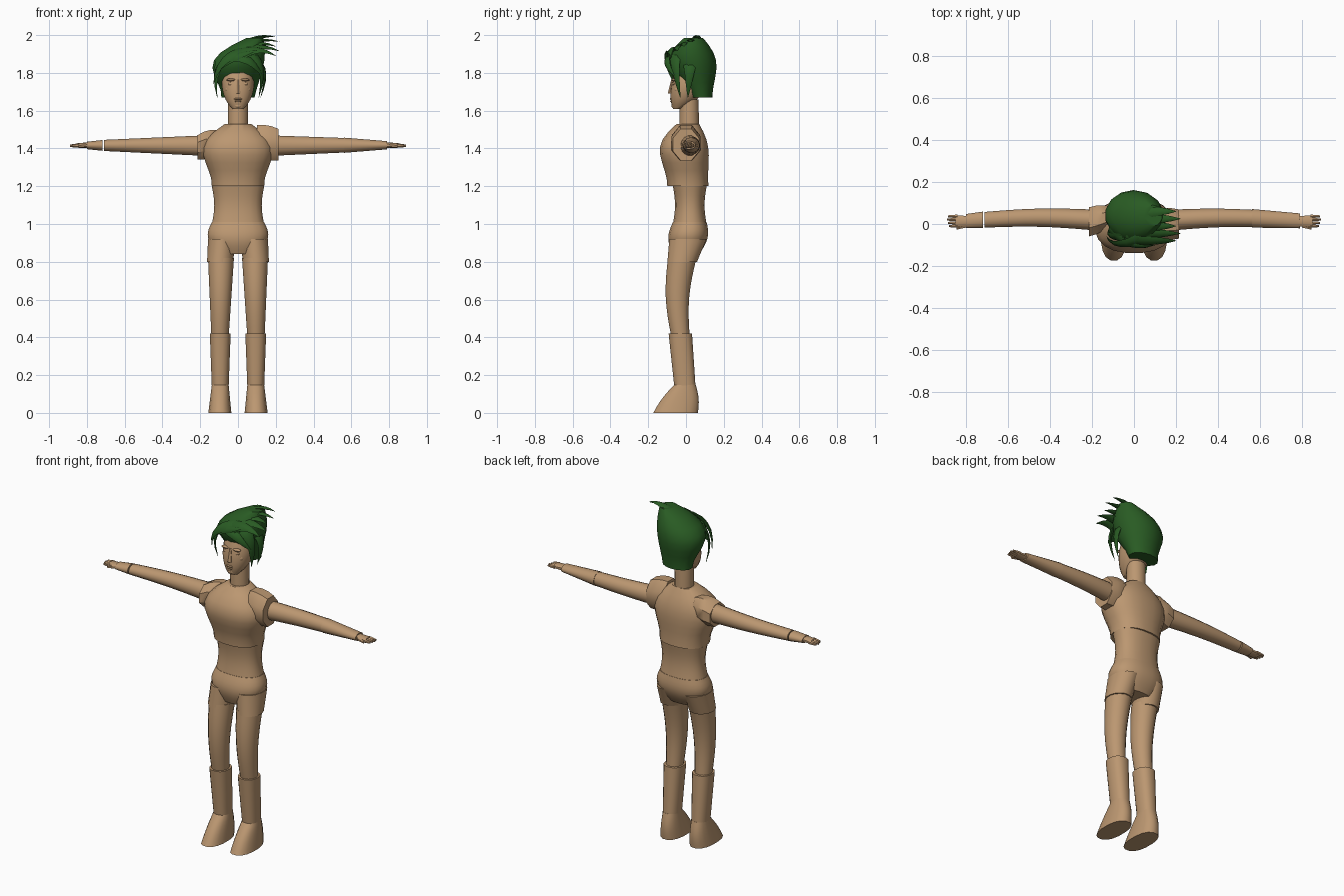
import bpy
import bmesh
from math import sin, cos, pi, tau, copysign, radians
from mathutils import Vector

default_cube = bpy.data.objects.get("Cube")
if default_cube:
    bpy.data.objects.remove(default_cube, do_unlink=True)


def make_material(name, colour):
    material = bpy.data.materials.new(name)
    material.use_nodes = True
    material.diffuse_color = (*colour, 1)
    for node in material.node_tree.nodes:
        if node.type == "BSDF_PRINCIPLED":
            node.inputs["Base Color"].default_value = (*colour, 1)
            node.inputs["Roughness"].default_value = .8
    return material


skin = make_material("tan skin", (.5, .31, .165))
green = make_material("dark green hair", (.022, .105, .017))


def finish(name, bm, material):
    """Turn a bmesh into an object, smooth but with sharp edges kept."""
    bmesh.ops.recalc_face_normals(bm, faces=bm.faces)
    for face in bm.faces:
        face.smooth = True
    for edge in bm.edges:
        edge.smooth = edge.calc_face_angle(0) < radians(42)
    mesh = bpy.data.meshes.new(name)
    bm.to_mesh(mesh)
    bm.free()
    mesh.materials.append(material)
    obj = bpy.data.objects.new(name, mesh)
    bpy.context.collection.objects.link(obj)


def bridge_rings(name, rings, material):
    """Bridge rings of points into a closed tube with capped ends."""
    bm = bmesh.new()
    loops = [[bm.verts.new(point) for point in ring] for ring in rings]
    count = len(loops[0])
    for low, high in zip(loops, loops[1:]):
        for i in range(count):
            j = (i + 1) % count
            bm.faces.new((low[i], low[j], high[j], high[i]))
    bm.faces.new(loops[0])
    bm.faces.new(loops[-1])
    finish(name, bm, material)


def tube(name, start, end, start_size, end_size, bulge=(0, 0), bow=(0, 0, 0),
         skew=1, side=1, material=skin, sides=16, steps=8, power=1):
    """A tapered body part whose middle swells by bulge and shifts by bow.

    skew moves the swelling towards the start (below one) or the end (above one).
    """
    start, end, bow = Vector(start), Vector(end), Vector(bow)
    start_size, end_size, bulge = Vector(start_size), Vector(end_size), Vector(bulge)
    sideways = abs(end.x - start.x) > abs(end.z - start.z)
    rings = []
    for step in range(steps + 1):
        t = step / steps
        swell = sin(pi * t ** skew)
        centre = start.lerp(end, t) + bow * swell
        size = start_size.lerp(end_size, t) + bulge * swell
        ring = []
        for i in range(sides):
            angle = tau * (i + .5) / sides
            u = size.x * copysign(abs(cos(angle)) ** power, cos(angle))
            v = size.y * copysign(abs(sin(angle)) ** power, sin(angle))
            point = centre + Vector((0, u, v) if sideways else (u, v, 0))
            point.x *= side
            ring.append(point)
        rings.append(ring)
    bridge_rings(name, rings, material)


def hair_lock(name, start, control, end, width):
    """A flattened tapering lock along a quadratic curve hugging the head."""
    start, control, end = Vector(start), Vector(control), Vector(end)
    skull_centre = Vector((0, .03, 1.8))
    steps = 6
    rings = []
    for step in range(steps + 1):
        t = step / steps
        first, second = start.lerp(control, t), control.lerp(end, t)
        point = first.lerp(second, t)
        tangent = (second - first).normalized()
        across = tangent.cross(point - skull_centre).normalized()
        outward = across.cross(tangent).normalized()
        half = width * max(.03, (1 - t) ** .7)
        rings.append([point + half * (across * cos(i * pi / 3) + outward * .4 * sin(i * pi / 3))
                      for i in range(6)])
    bridge_rings(name, rings, green)


def blob(name, place, size):
    bm = bmesh.new()
    bmesh.ops.create_uvsphere(bm, u_segments=10, v_segments=6, radius=1)
    bmesh.ops.scale(bm, vec=size, verts=bm.verts)
    bmesh.ops.translate(bm, vec=place, verts=bm.verts)
    finish(name, bm, skin)


# Trunk
tube("chest", (0, .01, 1.2), (0, .01, 1.53), (.14, .11), (.07, .06),
     bulge=(.09, .05), bow=(0, -.02, 0), skew=1.5, sides=20, power=.85)
tube("abdomen", (0, .02, 1), (0, .02, 1.2), (.14, .09), (.14, .09),
     bulge=(-.013, -.011), sides=20, power=.85)
tube("pelvis", (0, 0, .84), (0, .02, 1.01), (.1, .07), (.14, .09),
     bulge=(.04, .025), sides=20, power=.85)
tube("neck", (0, .017, 1.52), (0, .017, 1.66), (.053, .053), (.053, .05))

# Legs and boots
for label, side in (("left", 1), ("right", -1)):
    tube(label + "_hip", (.095, -.02, .8), (.085, .01, .92), (.07, .08), (.075, .1), side=side)
    tube(label + "_thigh", (.095, -.03, .41), (.09, -.02, .82), (.047, .05), (.07, .077),
         bow=(0, -.02, 0), side=side)
    tube(label + "_boot_shaft", (.094, -.005, .13), (.094, -.03, .42), (.045, .057),
         (.056, .063), side=side, power=.85)
    tube(label + "_boot_foot", (.096, -.055, 0), (.094, -.005, .15), (.062, .12),
         (.045, .057), bulge=(0, .01), side=side, power=.85)

# Shoulders: the left cap sits higher and further over the chest
tube("left_shoulder", (.1, 0, 1.44), (.215, 0, 1.42), (.07, .09), (.075, .09),
     bulge=(.01, .01), sides=8, steps=3)
tube("right_shoulder", (.1, .04, 1.44), (.215, .01, 1.405), (.045, .06), (.075, .07),
     bulge=(.01, .015), sides=8, steps=3, side=-1)

# Arms: the left forearm and the right cuff are separate pieces
tube("left_upper_arm", (.2, .02, 1.415), (.57, .027, 1.417), (.05, .054), (.041, .039),
     bow=(0, .005, 0))
tube("left_forearm", (.56, .027, 1.417), (.79, .015, 1.417), (.045, .041), (.036, .022))
tube("right_arm", (.2, .02, 1.415), (.71, .02, 1.416), (.05, .054), (.038, .03),
     bow=(0, .01, 0), side=-1)
tube("right_cuff", (.717, .02, 1.416), (.8, .014, 1.416), (.04, .029), (.034, .02), side=-1)

# Hands
for label, side in (("left", 1), ("right", -1)):
    tube(label + "_palm", (.78, .013, 1.417), (.85, .013, 1.416), (.026, .016), (.029, .012),
         sides=10, steps=3, side=side, power=.8)
    for finger in range(4):
        across = .0155 * finger - .01
        reach = .89 - .005 * abs(finger - 2)
        tube(f"{label}_finger_{finger}", (.84, across, 1.416), (reach, across, 1.414),
             (.009, .011), (.005, .006), bulge=(.001, .001), sides=6, steps=3, side=side)
    tube(label + "_thumb", (.8, -.008, 1.415), (.845, -.02, 1.411), (.011, .01), (.008, .008),
         sides=6, steps=2, side=side)

# Head and face
tube("head", (0, -.045, 1.61), (0, .03, 1.91), (.03, .024), (.04, .05),
     bulge=(.052, .06), bow=(0, .03, 0), skew=.8, sides=18, steps=12, power=.9)
tube("nose", (0, -.077, 1.69), (0, -.068, 1.765), (.015, .02), (.008, .01), sides=6, steps=2)
blob("upper_lip", (0, -.077, 1.662), (.023, .009, .006))
blob("lower_lip", (0, -.075, 1.65), (.019, .009, .006))
blob("chin", (0, -.06, 1.626), (.024, .018, .015))
for label, side in (("left", 1), ("right", -1)):
    blob(label + "_eye", (side * .036, -.062, 1.741), (.017, .01, .008))
    blob(label + "_brow", (side * .037, -.064, 1.763), (.026, .014, .008))
    blob(label + "_cheek", (side * .045, -.045, 1.712), (.024, .02, .018))

# Hair: a leaning cap with locks combed over it
tube("hair_cap", (0, .08, 1.67), (.09, .04, 1.985), (.09, .06), (.045, .05),
     bulge=(.075, .07), bow=(-.05, -.02, 0), skew=1.4, material=green, sides=14)

for i in range(5):
    depth = .06 - .035 * i
    hair_lock(f"crown_lock_{i}", (0, depth, 1.93 - .01 * i), (.1, depth, 2.01 - .015 * i),
              (.2 + .02 * (i % 2), depth, 1.99 - .025 * i), .04)

front_locks = {
    "right_fringe": ((.06, -.06, 1.91), (-.1, -.13, 1.91), (-.13, -.06, 1.74)),
    "right_sideburn": ((0, -.04, 1.91), (-.15, -.08, 1.86), (-.11, -.03, 1.67)),
    "left_fringe": ((-.04, -.06, 1.89), (.07, -.14, 1.89), (.13, -.06, 1.78)),
    "swept_fringe": ((-.11, -.02, 1.84), (-.04, -.13, 1.88), (.1, -.1, 1.92)),
    "left_sideburn": ((.06, -.05, 1.9), (.16, -.07, 1.86), (.11, -.03, 1.67)),
    "left_temple_lock": ((.1, .02, 1.86), (.17, .02, 1.82), (.12, .01, 1.67)),
}
for name, path in front_locks.items():
    hair_lock(name, *path, .04)
